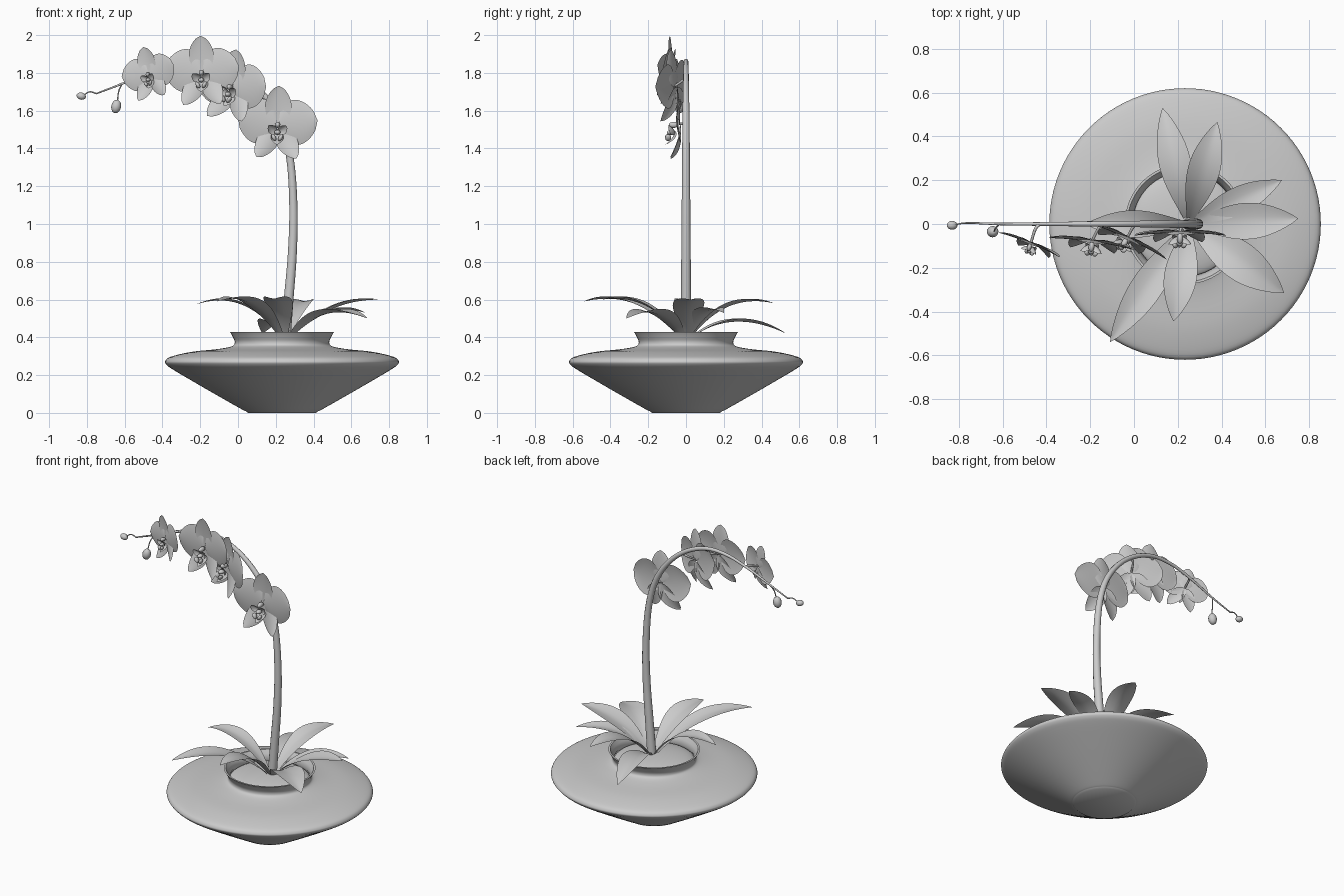
import bpy, bmesh, math
from mathutils import Vector, Matrix

if "Cube" in bpy.data.objects:
    bpy.data.objects.remove(bpy.data.objects["Cube"])


def smooth_path(pts, n=6):
    """Catmull-Rom samples through the points."""
    p = [Vector(q) for q in pts]
    p = [2 * p[0] - p[1]] + p + [2 * p[-1] - p[-2]]
    out = []
    for i in range(1, len(p) - 2):
        a, b, c, d = p[i - 1:i + 3]
        for k in range(n):
            t = k / n
            out.append(0.5 * (2 * b + (c - a) * t + (2 * a - 5 * b + 4 * c - d) * t * t
                              + (3 * b - a - 3 * c + d) * t ** 3))
    return out + [p[-2]]


def finish(bm, name, loc=(0, 0, 0), angle=50):
    bmesh.ops.remove_doubles(bm, verts=bm.verts, dist=1e-5)
    bmesh.ops.recalc_face_normals(bm, faces=bm.faces)
    me = bpy.data.meshes.new(name)
    bm.to_mesh(me)
    bm.free()
    ob = bpy.data.objects.new(name, me)
    bpy.context.collection.objects.link(ob)
    ob.location = loc
    bpy.ops.object.select_all(action='DESELECT')
    ob.select_set(True)
    bpy.context.view_layer.objects.active = ob
    bpy.ops.object.shade_smooth_by_angle(angle=math.radians(angle))
    return ob


def grid(bm, f, nu, nv):
    """Sheet of quads from f(u, v), u in 0..1 and v in -1..1."""
    rows = [[bm.verts.new(f(i / nu, 2 * j / nv - 1)) for j in range(nv + 1)] for i in range(nu + 1)]
    for a, b in zip(rows, rows[1:]):
        for j in range(nv):
            bm.faces.new((a[j], a[j + 1], b[j + 1], b[j]))


def lathe(name, prof, loc, seg=96):
    bm = bmesh.new()
    n = len(prof) - 1

    def f(u, v):
        r, z = prof[round(u * n)][:2]
        a = math.pi * v
        return (r * math.cos(a), r * math.sin(a), z)
    grid(bm, f, n, seg)
    return finish(bm, name, loc)


def tube(name, pts, r0, r1, n=6):
    """Tapered round stalk along a smooth path."""
    path = smooth_path(pts, n)
    cu = bpy.data.curves.new(name, 'CURVE')
    cu.dimensions = '3D'
    cu.bevel_depth = 1.0
    cu.bevel_resolution = 3
    cu.use_fill_caps = True
    sp = cu.splines.new('POLY')
    sp.points.add(len(path) - 1)
    for i, q in enumerate(path):
        sp.points[i].co = (*q, 1)
        sp.points[i].radius = r0 + (r1 - r0) * i / (len(path) - 1)
    ob = bpy.data.objects.new(name, cu)
    bpy.context.collection.objects.link(ob)
    bpy.ops.object.select_all(action='DESELECT')
    ob.select_set(True)
    bpy.context.view_layer.objects.active = ob
    bpy.ops.object.convert(target='MESH')
    bpy.ops.object.shade_smooth_by_angle(angle=math.radians(50))


def ball(bm, c, r, rot=0.0):
    m = Matrix.Translation(c) @ Matrix.Rotation(rot, 4, 'Y') @ Matrix.Diagonal((*r, 1))
    bmesh.ops.create_uvsphere(bm, u_segments=16, v_segments=10, radius=1, matrix=m)


# Pot: wide saucer body with a flared neck, and the soil inside it
body = smooth_path([(0.19, 0.008, 0), (0.215, 0.02, 0), (0.33, 0.085, 0), (0.46, 0.16, 0),
                    (0.575, 0.228, 0), (0.612, 0.255, 0), (0.618, 0.275, 0), (0.59, 0.297, 0),
                    (0.48, 0.323, 0), (0.34, 0.338, 0), (0.265, 0.353, 0), (0.25, 0.375, 0),
                    (0.262, 0.405, 0), (0.275, 0.428, 0)], 5)
POT = (0.233, 0, 0)
lathe("pot", [(0, 0), (0.18, 0)] + [tuple(p) for p in body] +
      [(0.264, 0.428), (0.25, 0.405), (0.238, 0.375), (0.25, 0.35)], POT)
lathe("soil", [(0.243 * math.sin(a), 0.355 + 0.045 * math.cos(a))
               for a in [math.pi / 2 * i / 10 for i in range(11)]], POT, 48)

# Leaves: tip x, y, z, half width, height of the arch control point
LEAVES = [(0.13, 0.53, 0.42, 0.07, 0.56), (0.38, 0.465, 0.58, 0.07, 0.64),
          (0.675, 0.20, 0.53, 0.06, 0.60), (0.75, 0.025, 0.60, 0.08, 0.60),
          (0.685, -0.315, 0.50, 0.085, 0.60), (0.18, -0.445, 0.60, 0.072, 0.64),
          (-0.11, -0.54, 0.59, 0.07, 0.66), (-0.22, 0.0, 0.575, 0.06, 0.66)]
for k, (x, y, z, hw, cz) in enumerate(LEAVES):
    tip = Vector((x, y, z))
    out = Vector((x - 0.25, y, 0))
    base = Vector((0.25, 0, 0.39)) + out * 0.04
    ctrl = base + out * 0.4
    ctrl.z = cz
    side = Vector((-out.y, out.x, 0)).normalized()

    def leaf(u, v):
        c = base * (1 - u) ** 2 + ctrl * 2 * u * (1 - u) + tip * u * u
        w = hw * (0.22 * (1 - u) ** 2 + math.sin(math.pi * u ** 1.25) ** 0.85 if u < 1 else 0)
        return c + side * (w * v) + Vector((0, 0, 0.22 * w * abs(v) ** 1.5))
    bm = bmesh.new()
    grid(bm, leaf, 20, 8)
    finish(bm, f"leaf_{k + 1}", angle=80)

# Arching flower stem
tube("stem", [(0.25, 0, 0.38), (0.268, 0, 0.6), (0.288, 0, 0.85), (0.293, 0, 1.1), (0.275, 0, 1.35),
              (0.225, 0, 1.54), (0.13, 0, 1.69), (0, 0, 1.80), (-0.15, 0, 1.858), (-0.3, 0, 1.855),
              (-0.45, 0, 1.81), (-0.6, 0, 1.748), (-0.75, 0.005, 1.69)], 0.029, 0.004)


def petal(bm, base, ang, length, hw, p=0.9, q=0.6, bend=0.0, cup=0.0):
    """Rounded petal in the xz plane; bend brings the tip forward, cup the edges."""
    d = Vector((math.cos(ang), 0, math.sin(ang)))
    s = Vector((-d.z, 0, d.x))

    def f(u, v):
        w = hw * max(math.sin(math.pi * u ** p), 0) ** q
        return Vector(base) + d * (length * u) + s * (w * v) + Vector(
            (0, -bend * u * u - cup * (w / hw) * v * v, 0))
    grid(bm, f, 14, 10)


# Flowers: centre, scale, yaw, roll, point on the stem
FLOWERS = [((0.21, -0.035, 1.53), 1.0, 0, 2, (0.235, 0, 1.51)),
           ((-0.03, -0.06, 1.73), 0.97, -25, 8, (0.03, 0, 1.78)),
           ((-0.19, -0.075, 1.805), 0.95, -8, -2, (-0.13, 0, 1.852)),
           ((-0.47, -0.085, 1.795), 0.72, -22, -12, (-0.43, 0, 1.815))]
for k, (c, s, yaw, roll, joint) in enumerate(FLOWERS):
    bm = bmesh.new()
    # Sepals at the back, broad petals in front
    petal(bm, (0, 0.004, -0.01), math.pi / 2, 0.212, 0.07, 0.95, 0.6, 0.015, 0.01)
    for sx in (1, -1):
        a = lambda deg: math.radians(deg if sx > 0 else 180 - deg)
        petal(bm, (0, 0.002, -0.01), a(-58), 0.2, 0.056, 0.9, 0.6, 0.05, -0.012)
        petal(bm, (0.004 * sx, -0.006, 0), a(7), 0.208, 0.12, 0.85, 0.55, 0.012, -0.015)
        # Side lobes of the lip
        petal(bm, (0.006 * sx, -0.022, -0.055), a(48), 0.062, 0.024, 0.9, 0.6, 0.035, 0.018)
    # Lip and column
    petal(bm, (0, -0.025, -0.035), -math.pi / 2, 0.075, 0.034, 0.9, 0.7, 0.05, -0.015)
    ball(bm, (0, -0.03, -0.005), (0.014, 0.026, 0.016))
    ball(bm, (0, -0.045, -0.045), (0.016, 0.022, 0.013))
    for sx in (1, -1):
        ball(bm, (0.018 * sx, -0.06, -0.072), (0.011, 0.016, 0.02), 0.5 * sx)
    m = (Matrix.Rotation(math.radians(yaw), 4, 'Z') @ Matrix.Rotation(math.radians(roll), 4, 'Y')
         @ Matrix.Scale(s, 4))
    bmesh.ops.transform(bm, matrix=m, verts=bm.verts)
    finish(bm, f"flower_{k + 1}", c, 80)
    mid = (Vector(c) + Vector(joint)) / 2 + Vector((0, 0.02, 0.01))
    tube(f"flower_stalk_{k + 1}", [joint, mid, c], 0.008, 0.006)

# Closed buds at the end of the stem
BUDS = [((-0.83, -0.006, 1.677), (0.025, 0.02, 0.019), 0.25,
         [(-0.75, 0.005, 1.69), (-0.785, 0.003, 1.70), (-0.82, -0.004, 1.68)]),
        ((-0.645, -0.035, 1.622), (0.026, 0.026, 0.036), 0.2,
         [(-0.615, 0, 1.742), (-0.632, -0.02, 1.70), (-0.638, -0.034, 1.65)])]
for k, (c, r, rot, path) in enumerate(BUDS):
    bm = bmesh.new()
    ball(bm, (0, 0, 0), r, rot)
    finish(bm, f"bud_{k + 1}", c, 80)
    tube(f"bud_stalk_{k + 1}", path, 0.004, 0.003)
